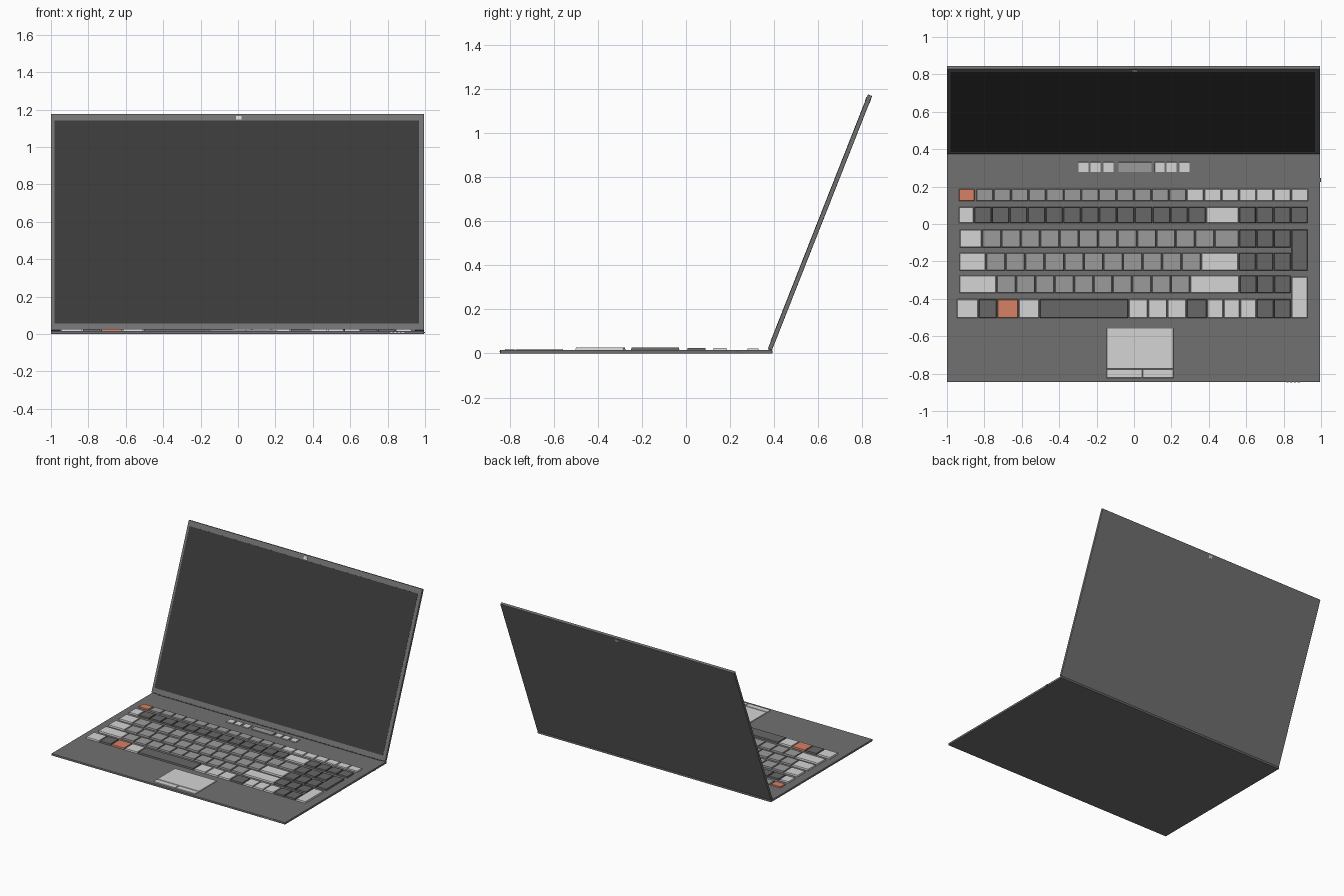
import bpy, bmesh, math
from mathutils import Matrix, Vector

if "Cube" in bpy.data.objects:
    bpy.data.objects.remove(bpy.data.objects["Cube"])


def material(name, rgb):
    m = bpy.data.materials.new(name)
    m.diffuse_color = (*rgb, 1)
    m.use_nodes = True
    m.node_tree.nodes["Principled BSDF"].inputs["Base Color"].default_value = m.diffuse_color
    return m


MATS = [material("body grey", (0.165, 0.165, 0.165)),
        material("screen black", (0.042, 0.042, 0.042)),
        material("light key grey", (0.66, 0.66, 0.66)),
        material("mid key grey", (0.33, 0.33, 0.33)),
        material("dark key grey", (0.135, 0.135, 0.135)),
        material("orange key", (0.66, 0.22, 0.13))]
BODY, SCREEN, LIGHT, MID, DARK, ORANGE = range(6)


def add_block(bm, x, y, z, mat, taper=0.0):
    """Box from (min, max) pairs, its top optionally drawn in."""
    geo = bmesh.ops.create_cube(bm, size=1)["verts"]
    for v in geo:
        t = taper if v.co.z > 0 else 0
        v.co = Vector((x[0] + t if v.co.x < 0 else x[1] - t,
                       y[0] + t if v.co.y < 0 else y[1] - t,
                       z[0] if v.co.z < 0 else z[1]))
    for f in {f for v in geo for f in v.link_faces}:
        f.material_index = mat


def make_object(name, bm, matrix=None):
    me = bpy.data.meshes.new(name)
    bm.to_mesh(me)
    bm.free()
    for m in MATS:
        me.materials.append(m)
    ob = bpy.data.objects.new(name, me)
    bpy.context.collection.objects.link(ob)
    if matrix:
        ob.matrix_world = matrix
    return ob


def block(name, x, y, z, mat, matrix=None, taper=0.0, bevel=0.0):
    bm = bmesh.new()
    add_block(bm, x, y, z, mat, taper)
    ob = make_object(name, bm, matrix)
    if bevel:
        mod = ob.modifiers.new("soft edge", 'BEVEL')
        mod.width, mod.segments = bevel, 2
    return ob


DECK = 0.016

# base slab
block("base", (-1, 0.994), (-0.845, 0.392), (0, DECK), BODY, bevel=0.003)

# keyboard rows: y range, top height, then runs of (start, end, count, colour)
ROWS = [
    (0.123, 0.187, 0.024, [(-.939, -.85, 1, ORANGE), (-.845, .281, 12, MID),
                           (.281, .933, 7, LIGHT)]),
    (0.005, 0.09, 0.026, [(-.939, -.856, 1, LIGHT), (-.856, .385, 13, DARK),
                          (.385, .561, 1, LIGHT), (.561, .93, 4, DARK)]),
    (-0.125, -0.03, 0.027, [(-.933, -.813, 1, LIGHT), (-.813, .43, 12, MID),
                            (.43, .561, 1, MID), (.561, .84, 3, DARK)]),
    (-0.25, -0.155, 0.027, [(-.936, -.791, 1, LIGHT), (-.791, .358, 11, MID),
                            (.358, .558, 1, LIGHT), (.558, .84, 3, DARK)]),
    (-0.37, -0.275, 0.027, [(-.936, -.735, 1, LIGHT), (-.735, .3, 10, MID),
                            (.3, .564, 1, LIGHT), (.564, .84, 3, DARK)]),
    (-0.503, -0.402, 0.027, [(-.949, -.832, 1, LIGHT), (-.832, -.733, 1, DARK),
                             (-.733, -.618, 1, ORANGE), (-.618, -.505, 1, LIGHT),
                             (-.505, -.029, 1, DARK), (-.029, .281, 3, LIGHT),
                             (.281, .39, 1, DARK), (.39, .655, 3, LIGHT),
                             (.655, .84, 2, DARK)]),
]
GAP = 0.002
for i, (y0, y1, top, runs) in enumerate(ROWS):
    bm = bmesh.new()
    for x0, x1, n, mat in runs:
        w = (x1 - x0) / n
        for k in range(n):
            add_block(bm, (x0 + k * w + GAP, x0 + (k + 1) * w - GAP),
                      (y0, y1), (DECK - 0.001, top), mat, 0.003)
    make_object(f"key_row_{i + 1}", bm)

# tall number pad keys
block("plus_key", (.843, .928), (-.25, -.03), (DECK - .001, .027), DARK, taper=.003)
block("number_enter_key", (.843, .928), (-.503, -.283), (DECK - .001, .027), LIGHT, taper=.003)

# media buttons above the keyboard
bm = bmesh.new()
for x0 in (-.297, -.233, -.163, .11, .174, .243):
    add_block(bm, (x0, x0 + .054), (.278, .331), (DECK - .001, .022), LIGHT, .001)
add_block(bm, (-.083, .094), (.278, .331), (DECK - .001, .022), MID, .001)
make_object("media_buttons", bm)

# touchpad with two buttons
block("touchpad", (-.147, .211), (-.775, -.558), (DECK - .001, .021), LIGHT, taper=.002)
for name, x in (("left", (-.147, .041)), ("right", (.045, .211))):
    block(f"touchpad_{name}_button", x, (-.824, -.779), (DECK - .001, .021), LIGHT, taper=.002)

# status lights on the front edge and a small side port
bm = bmesh.new()
for k in range(4):
    add_block(bm, (.815 + k * .02, .827 + k * .02), (-.847, -.84), (.007, .012), LIGHT)
make_object("status_lights", bm)
block("side_port", (.985, 1.0), (.225, .245), (.005, .012), DARK)

# lid, leaning back from the hinge line
LEAN = Matrix.Translation((0, 0.372, 0.022)) @ Matrix.Rotation(-math.radians(21.5), 4, 'X')
block("lid", (-1, 0.994), (0, 0.02), (0, 1.242), BODY, LEAN, bevel=0.003)
block("screen", (-.982, .967), (-.001, .005), (.037, 1.202), SCREEN, LEAN)
block("webcam", (-.011, .018), (-.003, .0215), (1.208, 1.229), LIGHT, LEAN)

# hinge barrel
bm = bmesh.new()
bmesh.ops.create_cone(bm, cap_ends=True, segments=12, radius1=.008, radius2=.008, depth=1.9,
                      matrix=Matrix.Translation((-.003, .382, .019)) @ Matrix.Rotation(math.pi / 2, 4, 'Y'))
make_object("hinge", bm)
